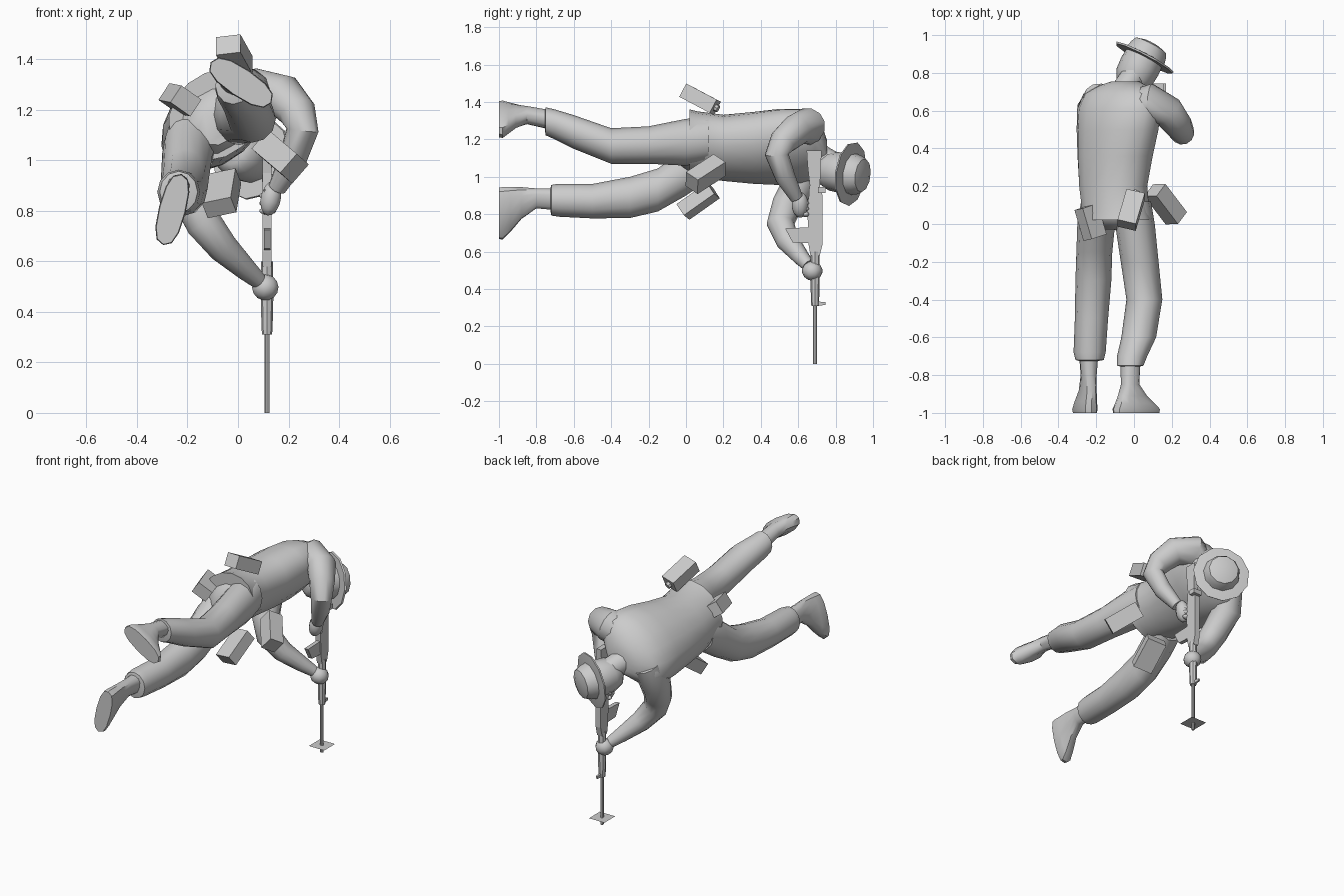
import bpy, bmesh, math
from mathutils import Vector, Matrix

grey = bpy.data.materials.new("plain grey")
grey.diffuse_color = (0.6, 0.6, 0.6, 1)


def finish(name, bm, angle=40):
    bmesh.ops.recalc_face_normals(bm, faces=bm.faces)
    me = bpy.data.meshes.new(name)
    bm.to_mesh(me)
    bm.free()
    me.materials.append(grey)
    ob = bpy.data.objects.new(name, me)
    bpy.context.collection.objects.link(ob)
    bpy.ops.object.select_all(action='DESELECT')
    bpy.context.view_layer.objects.active = ob
    ob.select_set(True)
    if angle:
        bpy.ops.object.shade_smooth_by_angle(angle=math.radians(angle))
    return ob


def loft(name, rows, ref=(1, 0, 0), axis=None, n=12, angle=40, p=1):
    """Rows of (x, y, z, half width along ref[, half depth]) skinned into a tube.
    p below 1 squares off the cross-section."""
    def sq(c):
        return math.copysign(abs(c) ** p, c)
    bm = bmesh.new()
    pts = [Vector(r[:3]) for r in rows]
    rings = []
    for i, r in enumerate(rows):
        t = Vector(axis) if axis else pts[min(i + 1, len(pts) - 1)] - pts[max(i - 1, 0)]
        t.normalize()
        u = Vector(ref)
        u = (u - t * u.dot(t)).normalized()
        v = t.cross(u)
        a, b = r[3], r[-1]
        rings.append([bm.verts.new(pts[i] + u * a * sq(math.cos(k * math.tau / n))
                                   + v * b * sq(math.sin(k * math.tau / n))) for k in range(n)])
    for q, s in zip(rings, rings[1:]):
        for k in range(n):
            bm.faces.new((q[k], q[(k + 1) % n], s[(k + 1) % n], s[k]))
    bm.faces.new(rings[0])
    bm.faces.new(rings[-1])
    return finish(name, bm, angle)


def box(name, centre, long, width, size):
    """Box with its length along long and its width roughly along width."""
    y = Vector(long).normalized()
    x = Vector(width)
    x = (x - y * x.dot(y)).normalized()
    rot = Matrix((x, y, x.cross(y))).transposed().to_4x4()
    bm = bmesh.new()
    bmesh.ops.create_cube(bm, size=1, matrix=Matrix.Translation(centre) @ rot
                          @ Matrix.Diagonal((*size, 1)))
    return finish(name, bm, 0)


def blob(name, centre, size, tilt=0):
    bm = bmesh.new()
    bmesh.ops.create_uvsphere(bm, u_segments=10, v_segments=7, radius=1,
                              matrix=Matrix.Translation(centre) @ Matrix.Rotation(tilt, 4, 'Y')
                              @ Matrix.Diagonal((*size, 1)))
    return finish(name, bm, 60)


def plate(name, outline, x, thick):
    """Side profile of (y, z) points extruded across x."""
    bm = bmesh.new()
    f = bm.faces.new([bm.verts.new((x - thick / 2, y, z)) for y, z in outline])
    g = bmesh.ops.extrude_face_region(bm, geom=[f])['geom']
    bmesh.ops.translate(bm, vec=(thick, 0, 0),
                        verts=[e for e in g if isinstance(e, bmesh.types.BMVert)])
    return finish(name, bm, 0)


Y = (0, 1, 0)
# Jacket, rolled so one shoulder is raised
loft("jacket", [(-.09, .02, 1.18, .2, .165), (-.095, .06, 1.175, .195, .16),
                (-.11, .2, 1.155, .2, .158), (-.1, .36, 1.155, .225, .165),
                (-.087, .5, 1.16, .25, .165), (-.08, .61, 1.16, .26, .155),
                (-.075, .69, 1.155, .23, .125), (-.06, .735, 1.14, .14, .09),
                (-.045, .755, 1.12, .075, .07)], (.76, 0, .65), Y, 16)
loft("pelvis", [(-.09, .1, 1.17, .16, .13), (-.09, .02, 1.155, .15, .12),
                (-.09, -.03, 1.13, .07, .07)], (.76, 0, .65), Y)

# Trousers and feet
loft("left_trouser", [(-.17, .12, 1.1, .11, .12), (-.2, 0, 1.03, .1, .13),
                      (-.21, -.15, .93, .095, .115), (-.215, -.3, .89, .095, .11),
                      (-.225, -.5, .87, .088, .092), (-.235, -.68, .875, .085, .088),
                      (-.235, -.72, .875, .075, .082), (-.238, -.725, .88, .05, .06)], axis=Y)
loft("left_foot", [(-.24, -.68, .88, .05, .06), (-.24, -.8, .885, .04, .055),
                   (-.245, -.88, .86, .04, .088), (-.255, -.94, .825, .048, .125),
                   (-.26, -.98, .805, .054, .145), (-.26, -1, .805, .05, .142)],
     (.97, 0, -.25), Y, p=.8)
loft("right_trouser", [(-.01, .12, 1.2, .1, .12), (.005, 0, 1.185, .105, .125),
                       (.03, -.2, 1.17, .1, .1), (.055, -.4, 1.165, .095, .095),
                       (.025, -.6, 1.24, .092, .09), (-.01, -.7, 1.28, .08, .08),
                       (-.02, -.75, 1.297, .07, .075), (-.02, -.755, 1.3, .05, .05)], axis=Y)
loft("right_foot", [(-.02, -.7, 1.3, .05, .05), (-.02, -.85, 1.33, .047, .045),
                    (-.008, -.91, 1.325, .085, .046), (.005, -.95, 1.315, .12, .052),
                    (.012, -.98, 1.308, .145, .058), (.012, -1, 1.308, .142, .054)],
     (.83, 0, -.56), Y, p=.8)

# Arms and hands
loft("right_sleeve", [(-.03, .61, 1.21, .09), (.09, .645, 1.27, .1), (.18, .595, 1.255, .086),
                      (.235, .52, 1.19, .075), (.255, .485, 1.12, .065),
                      (.215, .53, 1.0, .055), (.155, .59, .89, .036)], (.2, 1, .3))
loft("left_sleeve", [(-.18, .66, 1.1, .09), (-.21, .61, .97, .092), (-.18, .54, .85, .082),
                     (-.135, .505, .75, .074), (-.06, .545, .655, .062),
                     (.03, .615, .57, .045), (.08, .655, .525, .034)], (.2, 1, .2))
blob("right_hand", (.13, .61, .85), (.042, .045, .07), .2)
blob("left_hand", (.108, .675, .497), (.055, .055, .052), .2)
for i in range(3):
    blob("right_finger", (.118, .64, .80 + .03 * i), (.036, .02, .015))

# Neck, head and brimmed hat along one tilted axis
loft("neck", [(-.06, .68, 1.12, .08), (-.03, .74, 1.09, .07), (.02, .82, 1.05, .065)])
N = Vector((.46, .88, -.12)).normalized()
C = Vector((.058, .887, 1.015))


def along(rows):
    return [(*(C + N * d), r) for d, r in rows]


loft("head", along([(-.19, .055), (-.17, .083), (-.125, .104), (-.06, .109), (.02, .104)]),
     angle=60)
loft("hat_brim", along([(-.014, .17), (-.004, .173), (.004, .115)]), n=11, angle=30)
loft("hat_crown", along([(-.01, .115), (.04, .104), (.066, .09), (.078, .05)]), n=11)

# Rifle pointing straight down
G, H = .115, .69
loft("barrel", [(G, H, 0, .01), (G, H, .33, .01)], n=8)
loft("handguard", [(G, H, .31, .02), (G, H, .34, .022), (G, H, .46, .025), (G, H, .6, .024)],
     n=8, angle=30)
plate("front_sight", [(.69, .31), (.745, .315), (.745, .33), (.69, .335)], G, .012)
plate("receiver", [(.665, .58), (.715, .58), (.73, .64), (.73, .9), (.715, .95),
                   (.66, .95), (.65, .8), (.655, .64)], G, .036)
plate("magazine", [(.53, .725), (.57, .65), (.66, .645), (.66, .73)], G, .026)
plate("grip", [(.66, .81), (.59, .85), (.585, .885), (.66, .875)], G, .026)
plate("stock", [(.665, .93), (.715, .93), (.725, 1.14), (.645, 1.14), (.65, 1.06)], G, .034)
box("rear_sight", (.125, .725, .93), (0, 0, 1), (1, 0, 0), (.06, .03, .04))
bm = bmesh.new()
bmesh.ops.create_grid(bm, x_segments=1, y_segments=1, size=.055,
                      matrix=Matrix.Translation((G, H, .045)))
finish("muzzle_plate", bm, 0)

# Belt pouches: centre, long direction, width direction, size
pouches = [
    ("left_pouch", (-.23, .01, 1.24), (.05, -.17, -.01), (.1, .03, -.07), (.1, .17, .08)),
    ("back_pouch", (-.015, .075, 1.415), (.05, .17, -.09), (.09, -.02, .01), (.1, .19, .08)),
    ("right_pouch", (.167, .105, 1.015), (.13, -.17, -.11), (.05, .07, -.045), (.09, .21, .1)),
    ("front_pouch", (-.065, .065, .87), (.02, .17, .12), (.13, -.03, .03), (.12, .2, .075))]
for q in pouches:
    box(*q)
loft("pouch_button", [(.008, .155, 1.372, .02), (.014, .172, 1.363, .02)], n=8, angle=30)
